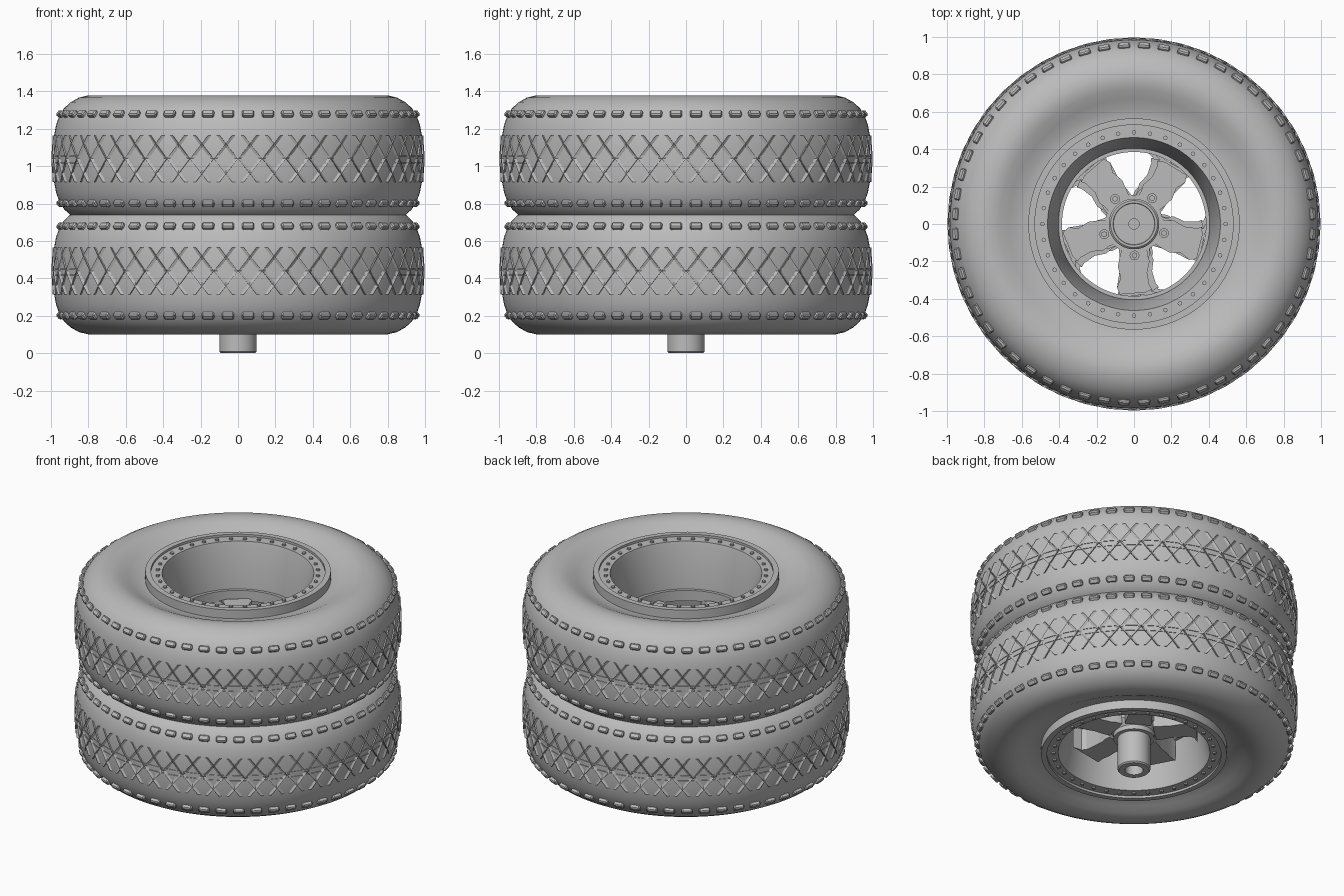
import bpy, bmesh, math
from math import sin, cos, pi, radians
from mathutils import Matrix, Vector

if bpy.data.objects.get("Cube"):
    bpy.data.objects.remove(bpy.data.objects["Cube"])

grey = bpy.data.materials.new("plain_grey")
grey.use_nodes = True
grey.diffuse_color = (0.5, 0.5, 0.5, 1)
grey.node_tree.nodes["Principled BSDF"].inputs["Base Color"].default_value = (0.5, 0.5, 0.5, 1)


def polar(r, a, z):
    return Vector((r * cos(a), r * sin(a), z))


def finish(name, bm, z=0, angle=35):
    bmesh.ops.recalc_face_normals(bm, faces=bm.faces)
    mesh = bpy.data.meshes.new(name)
    bm.to_mesh(mesh)
    bm.free()
    mesh.materials.append(grey)
    ob = bpy.data.objects.new(name, mesh)
    bpy.context.collection.objects.link(ob)
    ob.location.z = z
    bpy.ops.object.select_all(action='DESELECT')
    ob.select_set(True)
    bpy.context.view_layer.objects.active = ob
    bpy.ops.object.shade_smooth_by_angle(angle=radians(angle))
    return ob


def lathe(name, profile, z=0, steps=96, angle=35):
    """Revolve a closed (radius, height) loop about the z axis."""
    bm = bmesh.new()
    rings = [[bm.verts.new(polar(r, 2 * pi * i / steps, h)) for r, h in profile]
             for i in range(steps)]
    n = len(profile)
    for i in range(steps):
        a, b = rings[i], rings[(i + 1) % steps]
        for j in range(n):
            k = (j + 1) % n
            bm.faces.new((a[j], b[j], b[k], a[k]))
    return finish(name, bm, z, angle)


def cylinder(bm, r, z0, z1, sides, centre=(0, 0), top=None):
    bmesh.ops.create_cone(bm, cap_ends=True, segments=sides, radius1=r,
                          radius2=r if top is None else top, depth=z1 - z0,
                          matrix=Matrix.Translation((*centre, (z0 + z1) / 2)))


# Upper half of the tyre section, from tread centre over the shoulder to the bead
HALF = [(.988, 0), (.987, .06), (.984, .12), (.973, .18), (.955, .23), (.93, .27),
        (.895, .302), (.85, .327), (.80, .339), (.76, .338), (.72, .328),
        (.67, .305), (.62, .283), (.57, .272), (.50, .27)]
TYRE = HALF + [(r, -h) for r, h in reversed(HALF[1:])]

# Rim section: raised lip, bolt ledge, tapering barrel with an inner step
RIM_OUT = [(.51, .25), (.565, .262), (.565, .33), (.53, .33), (.53, .315), (.462, .315), (.455, .29)]
RIM = (RIM_OUT + [(.405, .03), (.405, .02), (.385, .02), (.385, -.05), (.405, -.05)]
       + [(r, -h) for r, h in reversed(RIM_OUT)])


def tread_radius(h):
    h = abs(h)
    for (r0, h0), (r1, h1) in zip(HALF, HALF[1:]):
        if h <= h1:
            return r0 + (r1 - r0) * (h - h0) / (h1 - h0)


def tread(name, z, count=48):
    """Chevron ribs: wedge strips, steep on the leading side, in both hands."""
    bm = bmesh.new()
    for i in range(count):
        for side in (-1, 1):
            for arm in (-1, 1):
                prev = None
                for s in range(4):
                    h = arm * .125 * s / 3
                    a = 2 * pi * i / count + side * .1 * s / 3
                    r = tread_radius(h)
                    ring = [bm.verts.new(polar(r - .004, a, h)),
                            bm.verts.new(polar(r + .009, a, h)),
                            bm.verts.new(polar(r - .004, a + side * .026, h))]
                    if prev:
                        for j in range(3):
                            k = (j + 1) % 3
                            bm.faces.new((prev[j], prev[k], ring[k], ring[j]))
                    else:
                        bm.faces.new(ring)
                    prev = ring
                bm.faces.new(prev)
    finish(name, bm, z, 20)


def shoulder_blocks(name, z, count=56):
    bm = bmesh.new()
    for i in range(count):
        for side in (-1, 1):
            turn = Matrix.Rotation(2 * pi * (i + .5) / count, 4, 'Z')
            place = Matrix.Translation((.95, 0, side * .237))
            tilt = Matrix.Rotation(-side * radians(40), 4, 'Y')
            made = bmesh.ops.create_cube(bm, size=1, matrix=turn @ place @ tilt
                                         @ Matrix.Diagonal((.038, .065, .036, 1)))
            edges = list({e for v in made['verts'] for e in v.link_edges})
            bmesh.ops.bevel(bm, geom=edges, offset=.007, segments=1, affect='EDGES')
    finish(name, bm, z, 30)


def spokes(name, z, turn):
    """Five swept blades with lug nuts between the hub and the barrel."""
    blade = [(.40, -31), (.35, -31), (.30, -34), (.24, -36), (.20, -41), (.15, -50),
             (.15, 15), (.185, 9), (.21, 2), (.27, -3), (.34, -6), (.37, -4), (.40, 4)]
    bm = bmesh.new()
    for k in range(5):
        spin = radians(72 * k + turn)
        base = [bm.verts.new(polar(r, radians(d) + spin, -.19)) for r, d in blade]
        top = [bm.verts.new(v.co + Vector((0, 0, .16))) for v in base]
        bm.faces.new(base)
        cap = bm.faces.new(top)
        n = len(base)
        for j in range(n):
            bm.faces.new((base[j], base[(j + 1) % n], top[(j + 1) % n], top[j]))
        bmesh.ops.bevel(bm, geom=list(cap.edges), offset=.012, segments=2, affect='EDGES')
        lug = polar(.168, radians(-17) + spin, 0)
        cylinder(bm, .026, -.05, -.012, 20, lug.xy)
        cylinder(bm, .016, -.02, -.002, 6, lug.xy)
    finish(name, bm, z, 30)


def rim_bolts(name, z, count=36):
    bm = bmesh.new()
    for i in range(count):
        for side in (-1, 1):
            p = polar(.49, 2 * pi * i / count, 0)
            cylinder(bm, .012, side * .315 - .01, side * .315 + .01, 8, p.xy)
    finish(name, bm, z)


# The two stacked wheels
for label, z, turn in (("lower", .44, 78), ("upper", 1.04, 0)):
    lathe(label + "_tyre", TYRE, z, 128, 60)
    for h in (-.022, .012):
        r = tread_radius(h)
        lathe(label + "_tread_ring", [(r - .005, h - .004), (r + .004, h - .004),
                                      (r + .004, h + .004), (r - .005, h + .004)], z, 128)
    tread(label + "_tread_ribs", z)
    shoulder_blocks(label + "_shoulder_blocks", z)
    lathe(label + "_rim", RIM, z)
    lathe(label + "_hub", [(.02, -.19), (.125, -.19), (.155, -.15), (.155, -.035), (.02, -.035)], z, 64)
    spokes(label + "_spokes", z, turn)
    rim_bolts(label + "_rim_bolts", z)

# Centre cap on the upper wheel
lathe("centre_cap", [(.02, .98), (.135, .98), (.135, 1.04), (.125, 1.05), (.112, 1.05),
                     (.11, 1.04), (.02, 1.04)], 0, 64)
bm = bmesh.new()
cylinder(bm, .03, .98, 1.05, 32)
finish("cap_button", bm)

# Hollow axle: narrow stub below, thicker sleeve through both wheels
lathe("axle_stub", [(.055, 0), (.092, 0), (.1, .008), (.1, .3), (.055, .3)], 0, 48)
lathe("axle_sleeve", [(.05, .22), (.125, .22), (.125, 1.0), (.05, 1.0)], 0, 48)
bm = bmesh.new()
cylinder(bm, .06, .06, 1.0, 32)
finish("axle_core", bm)
